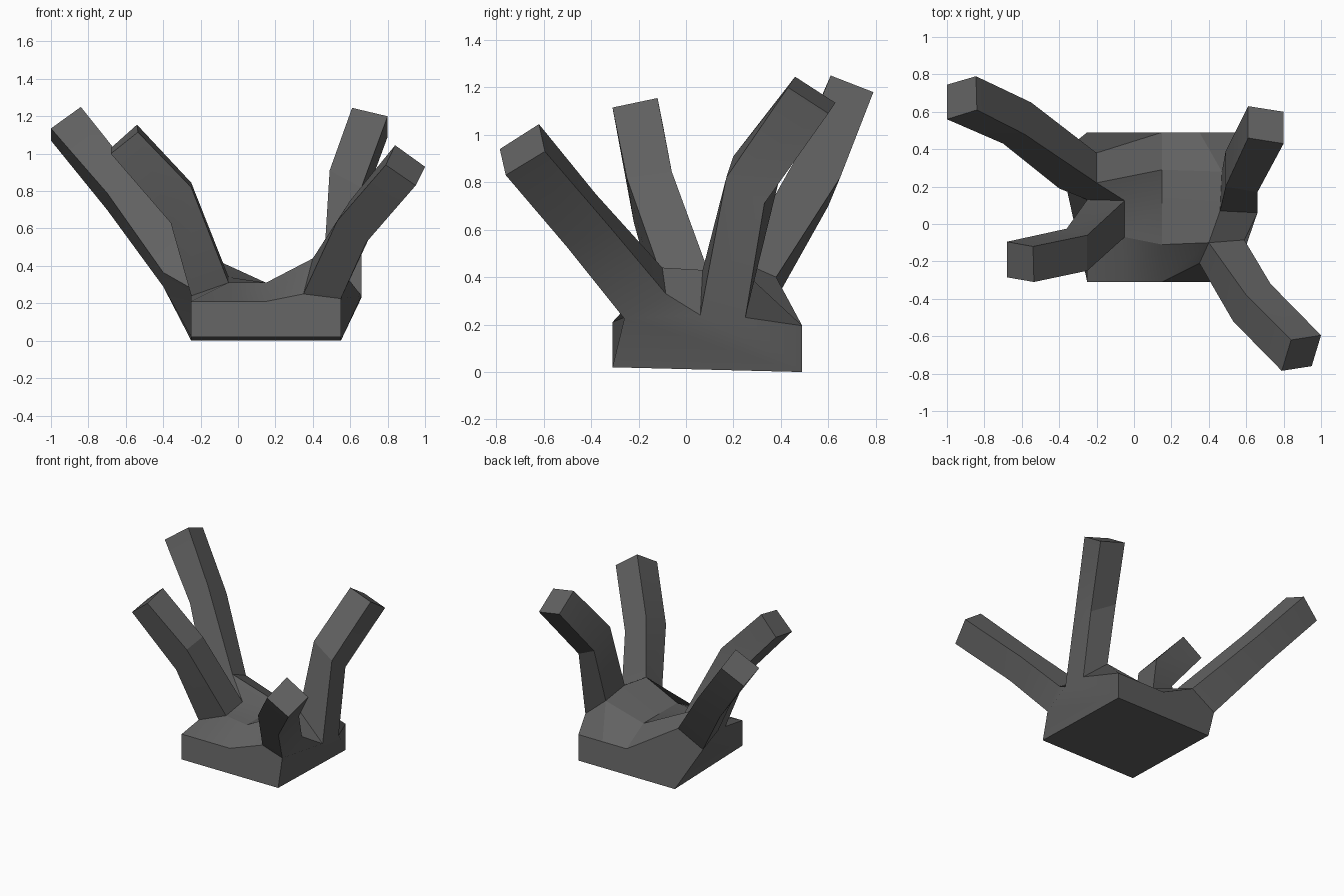
import bpy, bmesh

if "Cube" in bpy.data.objects:
    bpy.data.objects.remove(bpy.data.objects["Cube"])

bm = bmesh.new()

# Block top: a 5 x 5 grid of points, raised in the middle
points = {}
for i in range(5):
    for j in range(5):
        inner = 0 < i < 4 and 0 < j < 4
        z = 0.31 if inner else (0.195 if j == 4 else 0.21)
        points[i, j] = bm.verts.new((-0.25 + 0.2 * i, -0.31 + 0.2 * j, z))

arm_cells = set()


def bridge(lower, upper):
    for k in range(4):
        n = (k + 1) % 4
        bm.faces.new((lower[k], lower[n], upper[n], upper[k]))


def arm(i, j, base, mid, tip):
    """Pull one grid cell into the arm's root, then extrude through two rings."""
    ring = [points[c] for c in ((i, j), (i + 1, j), (i + 1, j + 1), (i, j + 1))]
    for v, co in zip(ring, base):
        v.co = co
    for section in (mid, tip):
        upper = [bm.verts.new(co) for co in section]
        bridge(ring, upper)
        ring = upper
    bm.faces.new(ring)
    arm_cells.add((i, j))


# Back left arm
arm(0, 3,
    [(-.40, .19, .365), (-.20, .22, .47), (-.20, .38, .40), (-.40, .37, .29)],
    [(-.70, .43, .79), (-.585, .48, .93), (-.55, .65, .82), (-.70, .60, .70)],
    [(-1.0, .56, 1.135), (-.84, .61, 1.25), (-.845, .79, 1.18), (-1.0, .745, 1.07)])
# Front left arm
arm(0, 1,
    [(-.25, -.11, .24), (-.05, -.07, .31), (-.05, .125, .34), (-.25, .13, .28)],
    [(-.36, -.22, .63), (-.25, -.25, .82), (-.25, -.06, .845), (-.36, -.025, .66)],
    [(-.68, -.285, 1.0), (-.535, -.31, 1.115), (-.54, -.12, 1.155), (-.68, -.095, 1.03)])
# Front right arm
arm(3, 0,
    [(.35, -.21, .25), (.55, -.26, .225), (.59, -.085, .33), (.40, -.10, .44)],
    [(.53, -.52, .64), (.685, -.50, .525), (.73, -.32, .61), (.60, -.38, .75)],
    [(.79, -.785, .94), (.95, -.76, .83), (1.0, -.595, .93), (.84, -.62, 1.045)])
# Back right arm
arm(3, 2,
    [(.46, .07, .43), (.66, .06, .24), (.66, .25, .23), (.47, .28, .39)],
    [(.49, .20, .91), (.66, .17, .82), (.66, .33, .71), (.49, .39, .80)],
    [(.61, .46, 1.245), (.80, .43, 1.20), (.80, .60, 1.09), (.61, .63, 1.135)])

# Remaining top cells
for i in range(4):
    for j in range(4):
        if (i, j) not in arm_cells:
            bm.faces.new([points[c] for c in
                          ((i, j), (i + 1, j), (i + 1, j + 1), (i, j + 1))])

# Underside and the four single-piece walls
bottom = [bm.verts.new(co) for co in
          ((-.25, -.31, .02), (.55, -.31, .02), (.55, .49, 0), (-.25, .49, 0))]
bm.faces.new(bottom[::-1])
walls = [[(k, 0) for k in range(5)], [(4, k) for k in range(5)],
         [(4 - k, 4) for k in range(5)], [(0, 4 - k) for k in range(5)]]
for k, wall in enumerate(walls):
    top = [points[c] for c in wall]
    bm.faces.new([bottom[k], bottom[(k + 1) % 4]] + top[::-1])

bmesh.ops.recalc_face_normals(bm, faces=bm.faces)
mesh = bpy.data.meshes.new("branching_block")
bm.to_mesh(mesh)
bm.free()

# One dark grey colour throughout
grey = bpy.data.materials.new("dark grey")
grey.diffuse_color = (0.12, 0.12, 0.12, 1)
grey.use_nodes = True
grey.node_tree.nodes["Principled BSDF"].inputs["Base Color"].default_value = grey.diffuse_color
mesh.materials.append(grey)
obj = bpy.data.objects.new("branching_block", mesh)
bpy.context.collection.objects.link(obj)
bpy.context.view_layer.objects.active = obj
obj.select_set(True)
bpy.ops.object.shade_smooth_by_angle(angle=0.35)
